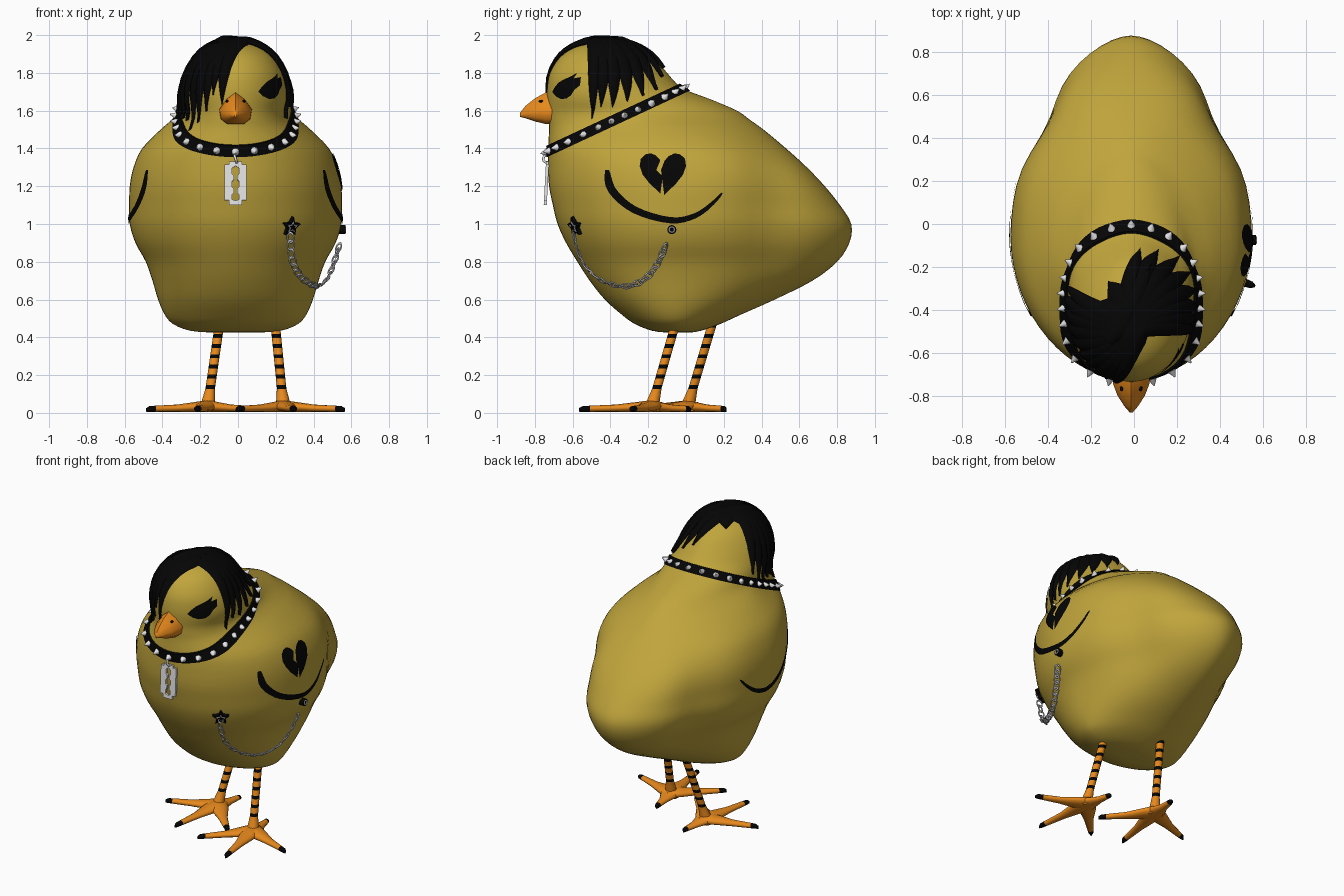
import bpy, bmesh, math
from mathutils import Vector as V, Matrix
from mathutils.bvhtree import BVHTree

if "Cube" in bpy.data.objects:
    bpy.data.objects.remove(bpy.data.objects["Cube"])

X0 = -0.013  # body centre line


def mat(name, c):
    m = bpy.data.materials.new(name)
    m.diffuse_color = (*c, 1)
    m.use_nodes = True
    m.node_tree.nodes["Principled BSDF"].inputs["Base Color"].default_value = m.diffuse_color
    return m


YELLOW = mat("yellow down", (0.53, 0.375, 0.045))
ORANGE = mat("orange skin", (0.80, 0.25, 0.012))
BLACK = mat("black", (0.0015, 0.0015, 0.0018))
SILVER = mat("silver", (0.85, 0.85, 0.87))
STEEL = mat("chain steel", (0.55, 0.55, 0.58))


def build(name, verts, faces, mats, idx=None, smooth=40):
    me = bpy.data.meshes.new(name)
    me.from_pydata([tuple(v) for v in verts], [], faces)
    for m in mats:
        me.materials.append(m)
    if idx:
        for p, i in zip(me.polygons, idx):
            p.material_index = i
    bm = bmesh.new()
    bm.from_mesh(me)
    bmesh.ops.recalc_face_normals(bm, faces=bm.faces)
    bm.to_mesh(me)
    bm.free()
    ob = bpy.data.objects.new(name, me)
    bpy.context.collection.objects.link(ob)
    if smooth:
        me.shade_smooth()
        me.set_sharp_from_angle(angle=math.radians(smooth))
    return ob


def loft(name, rings, mats, rule=lambda i: 0, smooth=40, loop=False):
    n, k = len(rings[0]), len(rings)
    faces, idx = [], []
    for i in range(k if loop else k - 1):
        j = (i + 1) % k
        for a in range(n):
            b = (a + 1) % n
            faces.append((i * n + a, i * n + b, j * n + b, j * n + a))
            idx.append(rule(i))
    if not loop:
        faces += [tuple(range(n)), tuple((k - 1) * n + a for a in range(n))]
        idx += [rule(0), rule(k - 2)]
    return build(name, [v for r in rings for v in r], faces, mats, idx, smooth)


def prism(name, outline, depth, M, m):
    n = len(outline)
    build(name, [M @ V((x, y, z)) for z in (0, depth) for x, y in outline], [tuple(range(n)), tuple(range(n, 2 * n))]
          + [(i, (i + 1) % n, n + (i + 1) % n, n + i) for i in range(n)], [m], smooth=0)


def catmull(rows, steps):
    out = []
    for i in range(len(rows) - 1):
        p = [V(rows[min(max(i + d, 0), len(rows) - 1)]) for d in (-1, 0, 1, 2)]
        for s in range(steps):
            t = s / steps
            out.append(0.5 * (2 * p[1] + (p[2] - p[0]) * t + (2 * p[0] - 5 * p[1] + 4 * p[2] - p[3]) * t * t
                              + (3 * p[1] - p[0] - 3 * p[2] + p[3]) * t ** 3))
    return out + [V(rows[-1])]


# Body and head: level slices (z, front y, back y, half width, y of widest point)
slices = [(.425, -.10, .02, .12, -.04), (.435, -.18, .08, .24, -.05), (.47, -.27, .18, .33, -.05),
          (.52, -.34, .29, .375, -.05), (.60, -.43, .47, .41, -.05), (.70, -.51, .67, .44, -.05),
          (.80, -.575, .80, .475, -.05), (.90, -.635, .865, .53, -.05), (1.0, -.68, .875, .56, -.05),
          (1.1, -.705, .815, .563, -.06), (1.2, -.725, .735, .56, -.07), (1.3, -.73, .64, .54, -.09),
          (1.4, -.73, .53, .495, -.11), (1.5, -.725, .41, .40, -.16), (1.55, -.728, .34, .345, -.22),
          (1.6, -.73, .27, .303, -.30),
          (1.66, -.735, .13, .293, -.36), (1.72, -.735, -.02, .282, -.39), (1.8, -.72, -.10, .255, -.42),
          (1.88, -.67, -.17, .205, -.43), (1.93, -.60, -.25, .145, -.43), (1.96, -.52, -.34, .075, -.43)]


def egg(z, yf, yb, w, y0):
    ring = []
    neck = .09 * math.exp(-((z - 1.53) / .09) ** 2)
    full = 1.75 + .5 * math.exp(-((z - 1.32) / .2) ** 2)
    for a in range(64):
        c, s = math.cos(a * math.tau / 64), math.sin(a * math.tau / 64)
        p = full if s > 0 else 1.95
        x = math.copysign(abs(c) ** (2 / p), c) * w
        y = y0 + math.copysign(abs(s) ** (2 / p), s) * (yb - y0 if s > 0 else y0 - yf)
        # waist in front of the tail, and a narrower neck
        x *= 1 - .11 * math.exp(-((y - .48) / .17) ** 2) - neck * math.exp(-((y + .5) / .22) ** 2)
        ring.append(V((X0 + x, y, z)))
    return ring


body = loft("body", [egg(*r) for r in catmull(slices, 3)], [YELLOW], smooth=70)
tree = BVHTree.FromPolygons([v.co for v in body.data.vertices], [p.vertices[:] for p in body.data.polygons])


def cast(origin, d):
    hit, nor = tree.ray_cast(origin, d)[:2]
    return (hit, nor) if hit else (origin + d * .3, d)


# Flat painted shape, laid on the body as seen from direction d
def decal(name, pts, d, m, lift=.006, mirror=False):
    d = V(d).normalized()
    r = V((-d.y, d.x, 0))
    bm = bmesh.new()
    f = bm.faces.new([bm.verts.new(r * a + V((0, 0, z))) for a, z in pts])
    bmesh.ops.triangulate(bm, faces=[f])
    bmesh.ops.subdivide_edges(bm, edges=bm.edges[:], cuts=3, use_grid_fill=True)
    for v in bm.verts:
        hit, nor = cast(v.co + d * 3, -d)
        v.co = hit + (nor if nor.dot(d) > 0 else -nor) * lift
    bm.verts.index_update()
    for s in ([0, 1] if mirror else [0]):
        vs = [V((2 * X0 - v.co.x, v.co.y, v.co.z)) if s else v.co.copy() for v in bm.verts]
        ob = build(name, vs, [tuple(v.index for v in f.verts) for f in bm.faces], [m], smooth=60)
        if ob.data.polygons[0].normal.dot(V((-d.x if s else d.x, d.y, d.z))) < 0:
            ob.data.flip_normals()
    bm.free()


# Wing line, both sides
path = catmull([(-.415, 1.285), (-.39, 1.18), (-.27, 1.075), (-.08, 1.02), (.05, 1.045), (.14, 1.11), (.19, 1.165)], 4)
left, right = [], []
for i, p in enumerate(path):
    t = i / (len(path) - 1)
    tan = (path[min(i + 1, len(path) - 1)] - path[max(i - 1, 0)]).normalized()
    w = .003 + .02 * min(1, .35 + t * 6) * (1 - t) ** .6
    left.append((p.x - tan.y * w, p.y + tan.x * w))
    right.append((p.x + tan.y * w, p.y - tan.x * w))
decal("wing_line", left + right[::-1], (1, 0, 0), BLACK, mirror=True)

# Broken heart, two halves with a zigzag crack
crack = [(-.125, 1.335), (-.145, 1.285), (-.112, 1.25), (-.13, 1.21), (-.119, 1.165)]
decal("heart_front", [(-.16, 1.362), (-.185, 1.371), (-.215, 1.366), (-.238, 1.343), (-.244, 1.305), (-.228, 1.26),
                      (-.19, 1.212), (-.135, 1.162)] + [(a - .011, z) for a, z in crack[-2::-1]], (1, 0, 0), BLACK)
decal("heart_back", [(-.09, 1.358), (-.06, 1.371), (-.03, 1.366), (-.006, 1.343), (0, 1.305), (-.016, 1.26),
                     (-.054, 1.212), (-.115, 1.154)] + [(a + .013, z) for a, z in crack[-2::-1]], (1, 0, 0), BLACK)

# Eye with lashes
decal("eye", [(-.333 + a, 1.72 + z) for a, z in
              [(-.09, -.02), (-.065, .008), (-.035, .03), (0, .045), (.035, .058), (.072, .078), (.06, .05), (.098, .056),
               (.076, .025), (.1, .014), (.07, -.01), (.05, -.038), (.02, -.055), (-.02, -.058), (-.06, -.043)]],
      (.7, -.7, 0), BLACK)


def primitive(name, op, m, M, **kw):
    bm = bmesh.new()
    op(bm, **kw)
    bm.transform(M)
    me = bpy.data.meshes.new(name)
    bm.to_mesh(me)
    bm.free()
    me.materials.append(m)
    me.shade_smooth()
    me.set_sharp_from_angle(angle=math.radians(40))
    bpy.context.collection.objects.link(bpy.data.objects.new(name, me))


def frame(p, z):
    return Matrix.Translation(p) @ V(z).to_track_quat('Z', 'Y').to_matrix().to_4x4()


def torus(name, M, R, r, m, stretch=1.0, n=14):
    rings = []
    for i in range(n):
        a = i * math.tau / n
        rings.append([M @ V(((R + r * math.cos(b)) * math.cos(a) * stretch, (R + r * math.cos(b)) * math.sin(a),
                             r * math.sin(b))) for b in [k * math.tau / 6 for k in range(6)]])
    loft(name, rings, [m], loop=True, smooth=80)


# Star stud: black star, silver star, black centre
hit, nor = cast(V((.275, -3, .99)), V((0, 1, 0)))
for name, R, z, m in [("star_stud", .055, 0, BLACK), ("star_inlay", .032, .022, SILVER), ("star_core", .02, .026, BLACK)]:
    prism(name, [((R, R * .48)[i % 2] * math.sin(i * math.pi / 5), (R, R * .48)[i % 2] * math.cos(i * math.pi / 5))
                 for i in range(10)], .022 if z == 0 else .004, frame(hit + nor * z, nor), m)

# Round stud on the side
p = cast(V((3, -.075, .97)), V((-1, 0, 0)))[0]
primitive("side_stud", bmesh.ops.create_cone, BLACK, frame(p + V((.012, 0, 0)), (1, 0, 0)), cap_ends=True,
          segments=20, radius1=.024, radius2=.024, depth=.035)
torus("side_stud_ring", frame(p + V((.03, 0, 0)), (1, 0, 0)), .014, .004, SILVER)

# Chain: alternating oval links hanging beside the body
pts = catmull([(.278, -.595, .945), (.285, -.56, .82), (.325, -.49, .73), (.385, -.40, .682), (.43, -.30, .672),
               (.475, -.21, .715), (.51, -.145, .80), (.535, -.11, .885)], 3)
for i in range(len(pts) - 1):
    a, b = pts[i], pts[i + 1]
    hit, nor, _, dist = tree.find_nearest((a + b) / 2)
    c = (a + b) / 2
    if (c - hit).dot(nor) < .012:
        c = hit + nor * .012
    t = (b - a).normalized()
    u = nor.cross(t).normalized()
    nn = t.cross(u)
    y = (u + nn * .4).normalized() if i % 2 else (nn + u * .9).normalized()
    torus("chain_link", Matrix.Translation(c) @ Matrix((t, y, t.cross(y))).transposed().to_4x4(),
          .0175, .0045, STEEL, 1.5)

# Collar band in a tilted plane, with spikes
C, T = V((X0, -.36, 1.56)), V((0, .365, .17)).normalized()
N = V((0, -T.z, T.y))


def spoke(a):
    return V((math.cos(a), 0, 0)) + T * math.sin(a)


rings = []
for i in range(64):
    d = spoke(i * math.tau / 64)
    lo, hi = (cast(C + N * h, d)[0] for h in (-.028, .028))
    rings.append([lo - d * .015, lo + d * .008, hi + d * .012, hi - d * .015])
loft("collar", rings, [BLACK], loop=True)
for i in range(26):
    d = spoke((i + .5) * math.tau / 26)
    primitive("collar_spike", bmesh.ops.create_cone, SILVER, frame(cast(C, d)[0] + d * .025, d + N * .25), cap_ends=True,
              segments=12, radius1=.021, radius2=.002, depth=.036)

# Blade pendant with a toothed slot and its hanging ring
half = [(0, 1.33), (.034, 1.33), (.034, 1.315), (.058, 1.315), (.058, 1.125), (.034, 1.125), (.034, 1.10), (0, 1.10)]
slot = [(0, 1.122), (.018, 1.13), (.018, 1.155), (.008, 1.165), (.008, 1.185), (.018, 1.195), (.018, 1.225),
        (.008, 1.235), (.008, 1.255), (.018, 1.265), (.018, 1.295), (0, 1.308)]
for s in (-1, 1):
    prism("blade_pendant", [(s * x, z - 1.2) for x, z in half + slot], .016,
          Matrix.Translation((X0, -.732, 1.2)) @ Matrix.Rotation(math.radians(87), 4, 'X'), SILVER)
torus("pendant_ring", frame(V((X0, -.736, 1.345)), (1, 0, .3)), .02, .007, SILVER)

# Beak: ridge tapering to a point
sec = [(0, 1), (.55, .6), (1, 0), (.9, -.65), (.5, -1), (-.5, -1), (-.9, -.65), (-1, 0), (-.55, .6)]
rings = [[V((X0 + x * w, y, zc + (z * up if z > 0 else z * dn))) for x, z in sec]
         for y, w, zc, up, dn in [(-.68, .088, 1.61, .095, .085), (-.745, .085, 1.605, .09, .075),
                                  (-.80, .064, 1.595, .07, .052), (-.85, .032, 1.585, .04, .025),
                                  (-.88, .006, 1.575, .012, .008)]]
loft("beak", rings, [ORANGE], smooth=48)
for s in (-1, 1):
    primitive("nostril", bmesh.ops.create_uvsphere, BLACK, Matrix.Translation((X0 + s * .045, -.768, 1.65))
              @ Matrix.Diagonal((.8, 1.1, .7, 1)), u_segments=10, v_segments=6, radius=.011)

# Legs with bands, feet with black claws
toes = [(-.25, -.25), (.06, -.385), (.325, -.11), (-.03, .205)]
for side, s, top, ank in [("right", 1, V((.195, -.05, .49)), V((.24, -.18, .04))),
                          ("left", -1, V((-.095, .145, .49)), V((-.16, .01, .04)))]:
    ts = [0]
    while ts[-1] < .97:
        ts.append(ts[-1] + (.075 if len(ts) % 2 else .045))
    rings = []
    for t in ts:
        c, r = ank.lerp(top, min(t, 1)), .025 + .014 * max(0, 1 - t * 5)
        rings.append([c + V((r * math.cos(k * math.tau / 14), r * math.sin(k * math.tau / 14), 0)) for k in range(14)])
    loft(side + "_leg", rings, [ORANGE, BLACK], lambda i: i % 2 if i > 1 else 0)
    for dx, dy in toes:
        d = V((dx * s, dy, 0))
        u = V((-d.y, d.x, 0)).normalized()
        rings = []
        for t, w, h in [(-.14, .035, .05), (0, .066, .062), (.2, .054, .052), (.5, .03, .038), (.86, .019, .032),
                        (.95, .016, .03), (1, .005, .02)]:
            c = V((ank.x, ank.y, .006 + h / 2)) + d * t
            rings.append([c + u * w * math.cos(k * math.tau / 12) + V((0, 0, h / 2 * math.sin(k * math.tau / 12)))
                          for k in range(12)])
        loft(side + "_toe", rings, [ORANGE, BLACK], lambda i: int(i >= 4), smooth=60)

# Hair: tapered locks following the head; angles are (turn from front, height)
H = V((X0, -.42, 1.65))


def direction(az, el):
    az, el = math.radians(az), math.radians(el)
    return V((math.sin(az) * math.cos(el), -math.cos(az) * math.cos(el), math.sin(el)))


def lock(a, b, c, w, lift):
    A, B, D = (direction(*q) for q in (a, b, c))
    f = lambda t: (A * (1 - t) ** 2 + B * 2 * t * (1 - t) + D * t * t).normalized()
    rings = []
    for i in range(15):
        t = i / 14
        d = f(t)
        u = (f(min(t + .03, 1)) - f(max(t - .03, 0))).cross(d).normalized()
        wt = w * max(.03, (1 - t ** 3) * min(1, .6 + t * 2))
        ring = []
        for k, h in [(-1, 0), (-.5, .75), (0, 1), (.5, .75), (1, 0), (0, -.9)]:
            e = (d + u * k * wt / .32).normalized()
            ring.append(cast(H, e)[0] + e * (.008 + lift * h * (1 - .5 * t)))
        rings.append(ring)
    loft("hair_lock", rings, [BLACK], smooth=50)


# Fringe over the left side of the face
for az, el, w in [(-13, -3, .05), (-22, 6, .05), (-31, -10, .055), (-43, -21, .06), (-54, -27, .06), (-67, -20, .065),
                  (-80, -18, .07), (-94, -19, .07), (-105, -12, .07), (-114, 0, .06)]:
    lock((40, 74), (az * .75 - 2, 62), (az, el), w, .025)
# Swept locks on the right side and back
for az, el, w in [(74, -18, .05), (84, -6, .06), (96, -6, .065), (110, 0, .07), (125, 5, .07), (140, 10, .065),
                  (157, 22, .06), (172, 30, .05)]:
    lock((-20, 76), (az + 12, 62), (az, el), w, .025)
# Crown cover
for az in (-90, -50, 100, 135):
    lock((az + 180, 80), (az, 75), (az, 42), .09, .024)
lock((30, 84), (-150, 80), (-145, 56), .09, .022)
# Raised tuft at the crown
lock((-40, 62), (160, 82), (158, 44), .07, .036)
